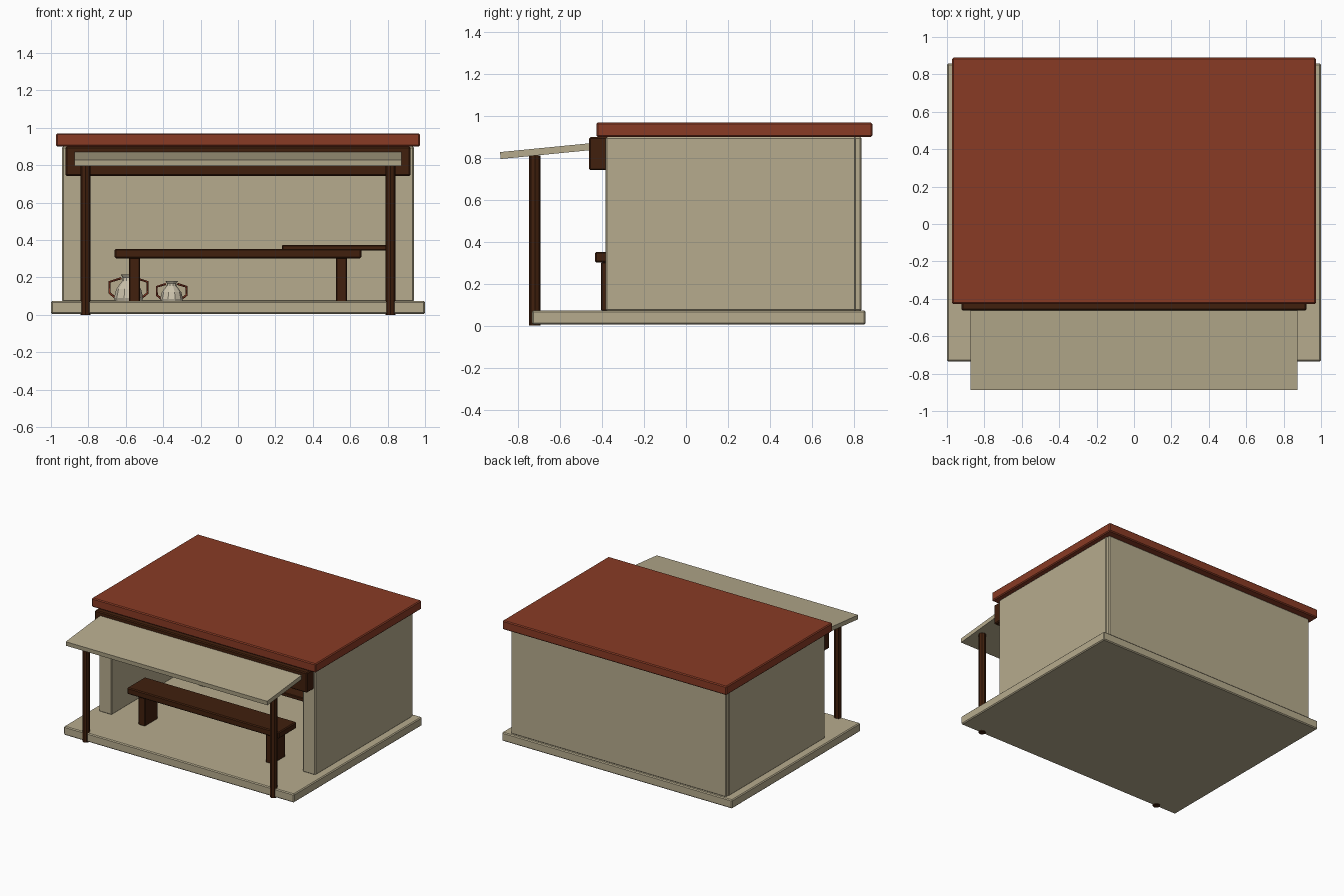
import bpy
import bmesh
from math import cos, sin, pi
from mathutils import Vector

cube = bpy.data.objects.get("Cube")
if cube:
    bpy.data.objects.remove(cube, do_unlink=True)


def material(name, rgb):
    m = bpy.data.materials.new(name)
    m.use_nodes = True
    m.diffuse_color = (*rgb, 1)
    m.node_tree.nodes["Principled BSDF"].inputs["Base Color"].default_value = (*rgb, 1)
    return m


PLASTER = material("beige plaster", (0.47, 0.41, 0.27))
ROOF = material("red clay", (0.25, 0.043, 0.018))
WOOD = material("dark wood", (0.052, 0.014, 0.004))
POTTERY = material("pale pottery", (0.60, 0.54, 0.41))


def add(name, bm, mat):
    bmesh.ops.recalc_face_normals(bm, faces=bm.faces)
    mesh = bpy.data.meshes.new(name)
    bm.to_mesh(mesh)
    bm.free()
    mesh.materials.append(mat)
    ob = bpy.data.objects.new(name, mesh)
    bpy.context.collection.objects.link(ob)
    return ob


def box(name, xs, ys, zs, mat, bevel=0.007):
    """Box between the given limits, with chamfered edges."""
    lo, hi = Vector((xs[0], ys[0], zs[0])), Vector((xs[1], ys[1], zs[1]))
    bm = bmesh.new()
    bmesh.ops.create_cube(bm, size=1)
    bmesh.ops.scale(bm, vec=hi - lo, verts=bm.verts)
    ob = add(name, bm, mat)
    ob.location = (lo + hi) / 2
    if bevel:
        mod = ob.modifiers.new("chamfer", "BEVEL")
        mod.width = bevel
        mod.segments = 1
    return ob


def lathe(name, profile, sides, mat, loc):
    """Faceted turned shape from (radius, height) pairs, capped at both ends."""
    bm = bmesh.new()
    rings = [[bm.verts.new((r * cos(2 * pi * i / sides), r * sin(2 * pi * i / sides), z))
              for i in range(sides)] for r, z in profile]
    for a, b in zip(rings, rings[1:]):
        for i in range(sides):
            j = (i + 1) % sides
            bm.faces.new((a[i], a[j], b[j], b[i]))
    bm.faces.new(rings[0])
    bm.faces.new(rings[-1])
    ob = add(name, bm, mat)
    ob.location = loc
    return ob


def handle(name, points, radius, mat, loc):
    """Thin bent rod through (x, z) points."""
    curve = bpy.data.curves.new(name, "CURVE")
    curve.dimensions = "3D"
    curve.bevel_depth = radius
    curve.bevel_resolution = 0
    curve.use_fill_caps = True
    spline = curve.splines.new("POLY")
    spline.points.add(len(points) - 1)
    for p, (x, z) in zip(spline.points, points):
        p.co = (x, 0, z, 1)
    ob = bpy.data.objects.new(name, curve)
    ob.location = loc
    bpy.context.collection.objects.link(ob)
    curve.materials.append(mat)


# Floor, roof and walls
box("floor_slab", (-1, 1), (-0.735, 0.857), (0.005, 0.073), PLASTER)
box("roof_slab", (-0.973, 0.973), (-0.427, 0.889), (0.9, 0.97), ROOF)
box("back_wall", (-0.935, 0.935), (0.72, 0.838), (0.07, 0.9), PLASTER)
for side, s in (("left", 1), ("right", -1)):
    xs = sorted((s * 0.83, s * 0.94))
    box(side + "_wall", xs, (-0.383, 0.812), (0.07, 0.9), PLASTER)
    # Awning post
    lathe(side + "_post", [(0.027, 0), (0.027, 0.812)], 8, WOOD, (s * 0.815, -0.721, 0))
    # Bench leg
    xs = sorted((s * 0.525, s * 0.583))
    box(side + "_bench_leg", xs, (-0.405, -0.245), (0.07, 0.305), WOOD, 0.005)

# Front beam and sloping awning
box("front_beam", (-0.922, 0.922), (-0.462, -0.37), (0.742, 0.9), WOOD)
awning = box("awning", (-0.875, 0.875), (-0.887, -0.43), (0.818, 0.851), PLASTER, 0)
awning.rotation_euler.x = 0.098

# Bench seat and side shelf
box("bench_seat", (-0.66, 0.66), (-0.435, -0.215), (0.302, 0.353), WOOD)
box("side_shelf", (0.235, 0.84), (0.1, 0.7), (0.345, 0.374), WOOD, 0.005)

# Two-handled jars
JAR = [(0.92, 0), (1.0, 0.12), (0.85, 0.45), (0.45, 0.75), (0.4, 0.88), (0.55, 1.0)]
LOOP = [(0.5, 0.86), (1.3, 0.72), (1.3, 0.3), (0.85, 0.1)]
for name, x, r, h in (("large", -0.585, 0.078, 0.143), ("small", -0.355, 0.061, 0.107)):
    loc = (x, 0.45, 0.073)
    lathe(name + "_jar", [(r * a, h * b) for a, b in JAR], 10, POTTERY, loc)
    for side, s in (("left", 1), ("right", -1)):
        handle(f"{name}_jar_{side}_handle", [(s * r * a, h * b) for a, b in LOOP],
               0.006, ROOF, loc)
